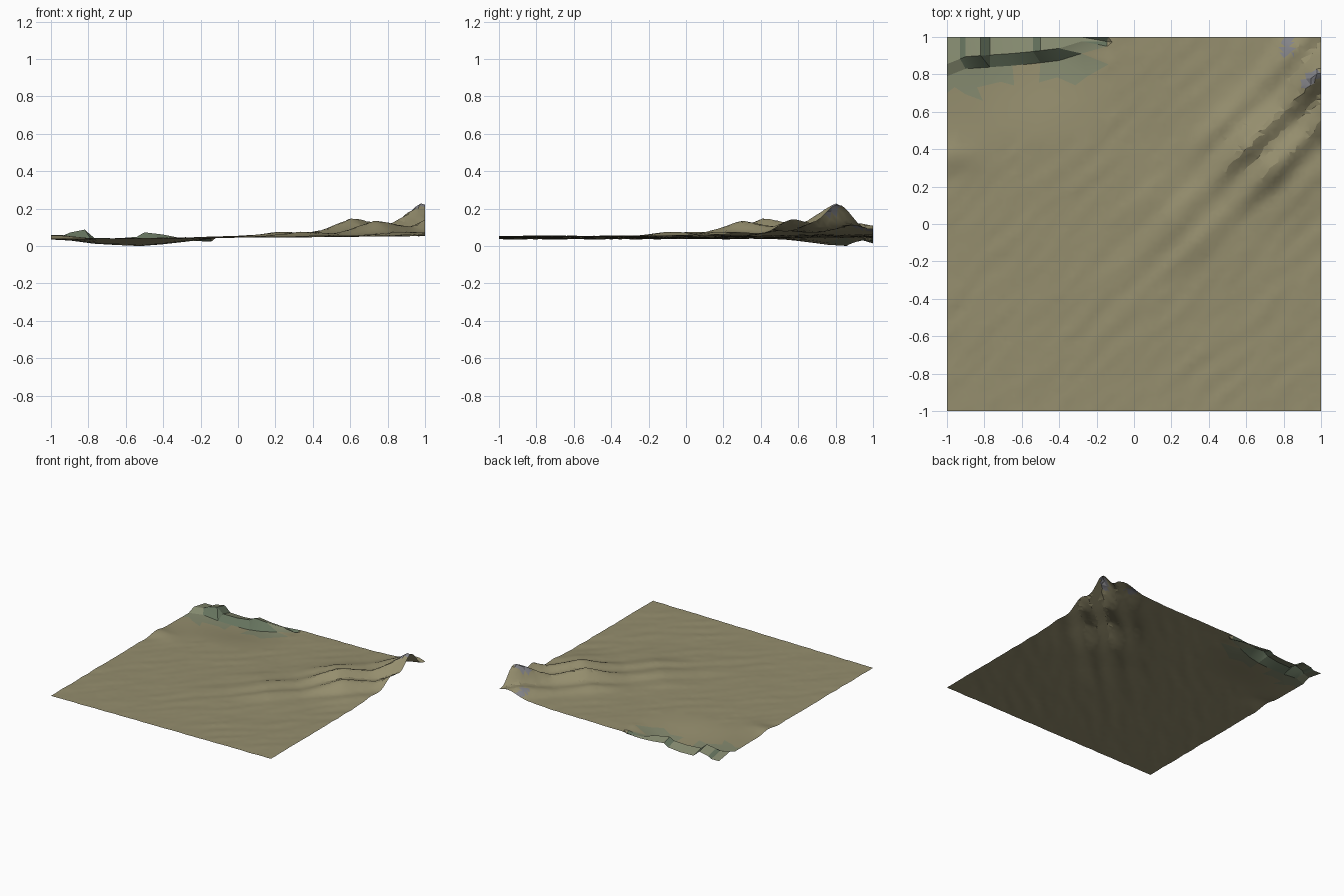
import bpy, random
from math import cos, exp, pi
from mathutils import Vector, noise
from mathutils.geometry import delaunay_2d_cdt

if "Cube" in bpy.data.objects:
    bpy.data.objects.remove(bpy.data.objects["Cube"])

random.seed(4)


def smooth(a, b, t):
    t = max(0.0, min(1.0, (t - a) / (b - a)))
    return t * t * (3 - 2 * t)


def lerp_table(table, t):
    for (a, va), (b, vb) in zip(table, table[1:]):
        if t <= b:
            return va + (vb - va) * max(0, (t - a) / (b - a))
    return table[-1][1]


def material(name, rgb):
    m = bpy.data.materials.new(name)
    m.diffuse_color = (*rgb, 1)
    m.use_nodes = True
    m.node_tree.nodes["Principled BSDF"].inputs["Base Color"].default_value = m.diffuse_color
    return m


# dune height: crest envelope growing towards the back right corner
ENVELOPE = [(-0.9, 0), (-0.55, 0.006), (-0.15, 0.008), (0.24, 0.033), (0.6, 0.024), (1.03, 0.105),
            (1.4, 0.08), (1.78, 0.185), (2.0, 0.14)]
# rock shelf: crest height, basin floor and cliff foot position along x
SHELF = [(-1, 0.06), (-0.93, 0.058), (-0.9, 0.075), (-0.82, 0.088), (-0.77, 0.045), (-0.65, 0.04),
         (-0.54, 0.05), (-0.5, 0.072), (-0.4, 0.062), (-0.28, 0.055), (-0.15, 0.045)]
FLOOR = [(-1, 0.035), (-0.9, 0.03), (-0.75, 0.01), (-0.52, 0.0), (-0.35, 0.014), (-0.15, 0.04)]
FOOT = [(-1, 0.79), (-0.9, 0.83), (-0.6, 0.85), (-0.35, 0.88), (-0.15, 0.97)]


def dunes(x, y):
    u, v = x + y, y - x
    v += 0.02 * noise.noise((u * 3, 0, 5))
    crest = 0.5 + 0.5 * cos(2 * pi * (v + 0.18) / 0.28)
    amp = lerp_table(ENVELOPE, u) * exp(-((v + 0.28) / 0.36) ** 2)
    along = 0.5 + 0.5 * cos(2 * pi * (u - 1.03) / 0.76)
    z = amp * (0.3 + 0.2 * along + 0.5 * crest)
    return z + 0.004 * noise.noise((u * 2.5, v * 11, 0)) + 0.0015 * noise.noise((x * 25, y * 25, 2))


def in_rock(x, y):
    return x < -0.14 and y > 0.46


def height(x, y):
    base = 0.046 + 0.009 * x + dunes(x, y)
    base += 0.02 * exp(-((x + 0.95) / 0.12) ** 2 - ((y - 0.36) / 0.08) ** 2)
    if not in_rock(x, y):
        return base
    foot, floor = lerp_table(FOOT, x), lerp_table(FLOOR, x)
    if y <= foot + 0.005:
        return base + (floor - base) * smooth(0.44, foot, y)
    rise = min(1, (y - foot) / 0.06)
    z = floor + (lerp_table(SHELF, x) - floor) * rise
    return z - 0.025 * smooth(0.93, 1.0, y) + 0.006 * noise.noise((x * 15, y * 15, 7))


# scatter points: dense on the dunes, sparse on the rock
pts = []
N = 72
for i in range(N + 1):
    for j in range(N + 1):
        x, y = -1 + 2 * i / N, -1 + 2 * j / N
        if in_rock(x, y):
            continue
        if 0 < i < N and 0 < j < N:
            x += random.uniform(-0.008, 0.008)
            y += random.uniform(-0.008, 0.008)
        pts.append(Vector((x, y)))
for i in range(8):
    for j in range(4):
        x = -0.93 + 0.1 * i + random.uniform(-0.03, 0.03)
        y = 0.52 + 0.08 * j + random.uniform(-0.03, 0.03)
        pts.append(Vector((x, y)))
for x, _ in SHELF[:-1]:
    foot = lerp_table(FOOT, x)
    pts += [Vector((x, foot)), Vector((x, min(0.985, foot + 0.065))), Vector((x, 1))]
pts += [Vector((-1, y)) for y in (0.5, 0.6, 0.7)]

verts2d, _, faces = delaunay_2d_cdt(pts, [], [], 0, 1e-5)[:3]
verts = [(p.x, p.y, max(0, height(p.x, p.y))) for p in verts2d]
mesh = bpy.data.meshes.new("terrain")
mesh.from_pydata(verts, [], faces)

# sand, mossy ground, dark rock and pale blue-grey stone
for m in (material("sand", (0.30, 0.27, 0.155)), material("moss", (0.235, 0.255, 0.16)),
          material("rock", (0.13, 0.17, 0.11)), material("stone", (0.23, 0.23, 0.25))):
    mesh.materials.append(m)
for p in mesh.polygons:
    if p.normal.z < 0:
        p.flip()
    x, y, z = p.center
    n = noise.noise((x * 6, y * 6, 3))
    if x < -0.16 and y > lerp_table(FOOT, x):
        p.material_index = 2 if abs(p.normal.z) < 0.9 else 1
    elif x < -0.2 and y > 0.46 and (x < -0.85 or y > 0.75) and n > -0.1:
        p.material_index = 1
    elif abs(y - x + 0.17) < 0.035 and 1.63 < x + y < 1.8:
        p.material_index = 3
    elif abs(x - 0.82) < 0.03 and y > 0.9:
        p.material_index = 3

terrain = bpy.data.objects.new("terrain", mesh)
bpy.context.collection.objects.link(terrain)
bpy.context.view_layer.objects.active = terrain
terrain.select_set(True)
bpy.ops.object.shade_smooth_by_angle(angle=0.35)
